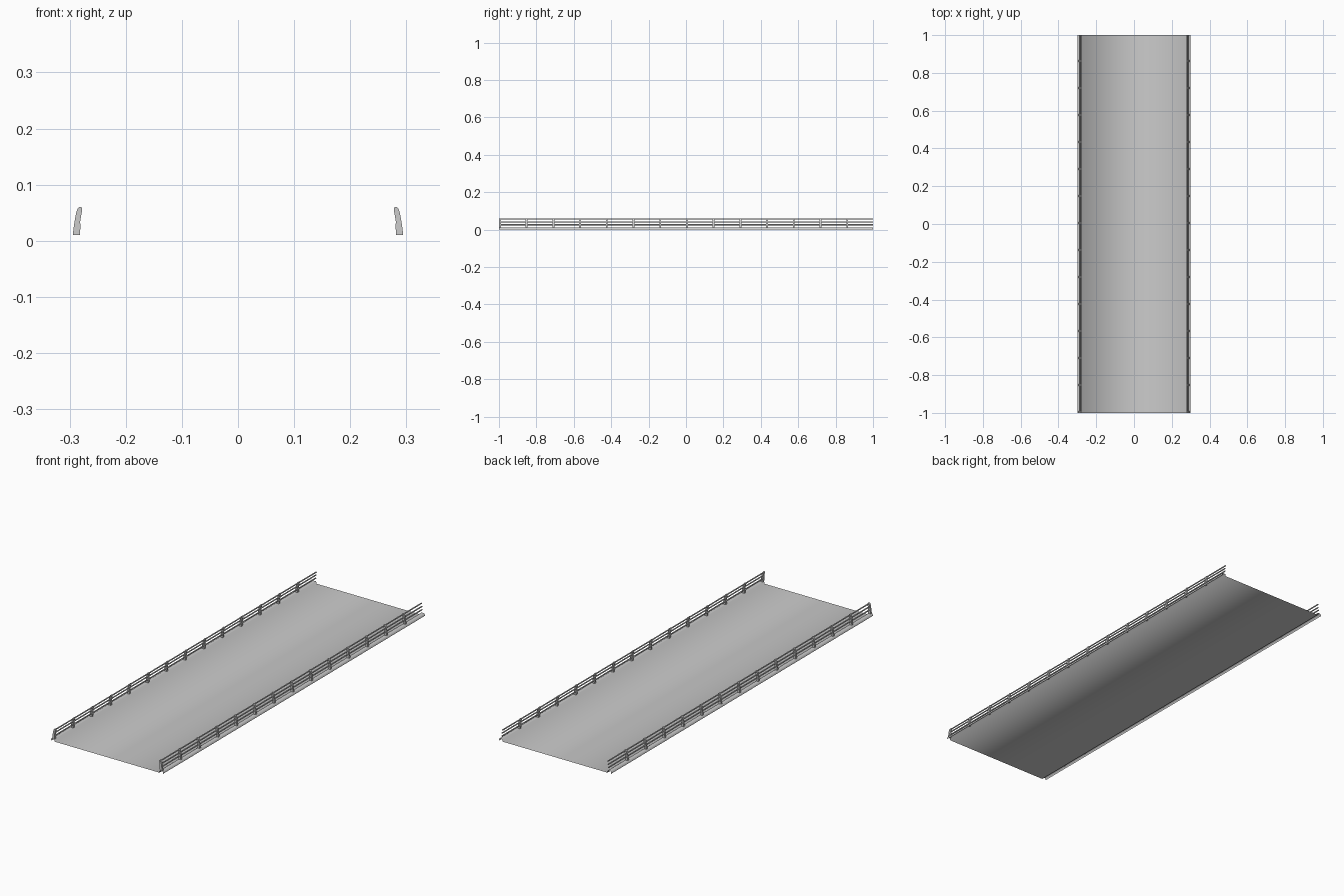
import bpy, bmesh, math

if "Cube" in bpy.data.objects:
    bpy.data.objects.remove(bpy.data.objects["Cube"])

def make_object(name, bm, angle=None):
    mesh = bpy.data.meshes.new(name)
    bm.to_mesh(mesh)
    bm.free()
    obj = bpy.data.objects.new(name, mesh)
    bpy.context.collection.objects.link(obj)
    for p in mesh.polygons:
        p.use_smooth = True
    if angle is not None:
        bpy.context.view_layer.objects.active = obj
        obj.select_set(True)
        bpy.ops.object.shade_smooth_by_angle(angle=math.radians(angle))
        obj.select_set(False)
    return obj

def sweep_y(bm, points, y0, y1, closed=False, caps=False):
    """Sweep an x-z profile along y."""
    a = [bm.verts.new((x, y0, z)) for x, z in points]
    b = [bm.verts.new((x, y1, z)) for x, z in points]
    n = len(points)
    for i in range(n if closed else n - 1):
        j = (i + 1) % n
        bm.faces.new((a[i], a[j], b[j], b[i]))
    if caps:
        bm.faces.new(a[::-1])
        bm.faces.new(b)

def mirror_x(obj):
    obj.modifiers.new("mirror", 'MIRROR').use_axis[0] = True

# Deck: thin open sheet with raised hollow kerbs along both edges
half = [(0.28, 0.0), (0.282, 0.011), (0.298, 0.011), (0.3, 0.0)]
profile = [(-x, z) for x, z in reversed(half)] + half
bm = bmesh.new()
sweep_y(bm, profile, -1, 1)
make_object("road_deck", bm)

# Posts: leaning profile with rounded inward tip
post = [(0.282, 0.01), (0.2945, 0.01), (0.292, 0.03), (0.2885, 0.05),
        (0.286, 0.057), (0.283, 0.0605), (0.279, 0.06), (0.2775, 0.056),
        (0.279, 0.048), (0.2812, 0.035), (0.281, 0.022)]
bm = bmesh.new()
for i in range(14):
    y = -1 + i / 7
    sweep_y(bm, post, y, y + 0.01, closed=True, caps=True)
bmesh.ops.recalc_face_normals(bm, faces=bm.faces)
mirror_x(make_object("railing_posts", bm, 40))

# Rails: three slim open tubes per side running the full length
bm = bmesh.new()
for cx, cz in [(0.2845, 0.026), (0.2835, 0.041), (0.2815, 0.056)]:
    ring = [(cx + 0.003 * math.cos(math.tau * k / 8),
             cz + 0.003 * math.sin(math.tau * k / 8)) for k in range(8)]
    sweep_y(bm, ring, -1, 1, closed=True)
bmesh.ops.recalc_face_normals(bm, faces=bm.faces)
mirror_x(make_object("railing_rails", bm))
